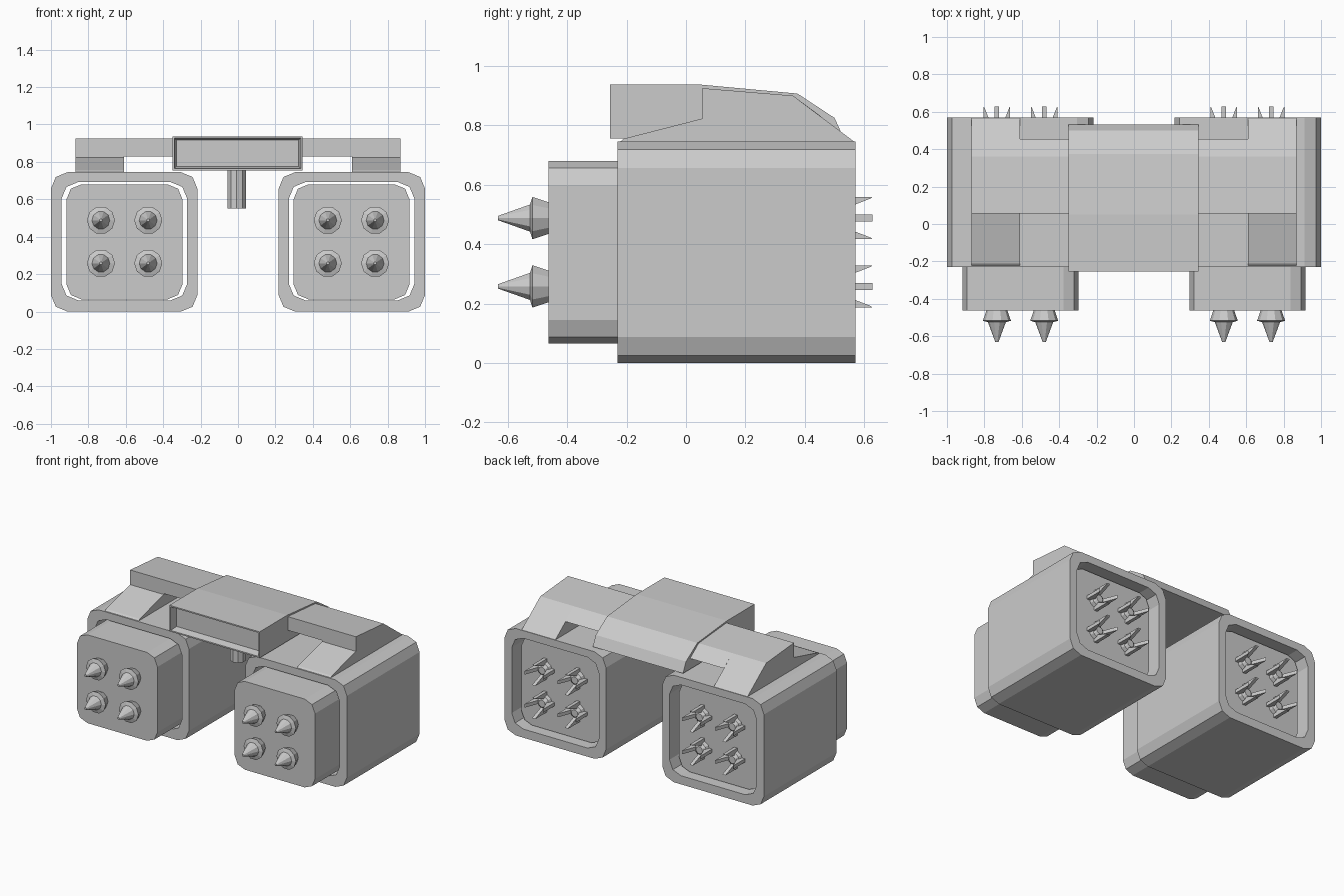
import bpy, bmesh
from math import sin, cos, pi
from mathutils import Vector, Matrix

if "Cube" in bpy.data.objects:
    bpy.data.objects.remove(bpy.data.objects["Cube"])


def finish(name, bm, mirror=False):
    bmesh.ops.recalc_face_normals(bm, faces=bm.faces)
    me = bpy.data.meshes.new(name)
    bm.to_mesh(me)
    bm.free()
    ob = bpy.data.objects.new(name, me)
    bpy.context.collection.objects.link(ob)
    if mirror:
        ob.modifiers.new("mirror", 'MIRROR').use_mirror_merge = False
    return ob


def rounded(x0, x1, z0, z1, r):
    # rounded rectangle with two segments per corner
    corners = [(x1 - r, z1 - r), (x0 + r, z1 - r), (x0 + r, z0 + r), (x1 - r, z0 + r)]
    return [(cx + r * cos((2 * i + k) * pi / 4), cz + r * sin((2 * i + k) * pi / 4))
            for i, (cx, cz) in enumerate(corners) for k in range(3)]


def bridge(bm, a, b):
    n = len(a)
    return [bm.faces.new((a[i], a[(i + 1) % n], b[(i + 1) % n], b[i])) for i in range(n)]


def loop(bm, pts, y):
    return [bm.verts.new((x, y, z)) for x, z in pts]


def extrude_x(bm, profile, x0, x1):
    a, b = ([bm.verts.new((x, y, z)) for y, z in profile] for x in (x0, x1))
    bm.faces.new(a)
    bm.faces.new(b)
    return bridge(bm, a, b)


def lathe_y(bm, profile, cx, cz, sides):
    rings = [loop(bm, [(cx + r * cos(2 * pi * i / sides), cz + r * sin(2 * pi * i / sides))
                       for i in range(sides)], y) for y, r in profile]
    for a, b in zip(rings, rings[1:]):
        bridge(bm, a, b)
    bm.faces.new(rings[0])
    bm.faces.new(rings[-1])


# Pod shell: open rounded tube
bm = bmesh.new()
outer = rounded(0.217, 1.0, 0, 0.745, 0.088)
inner = rounded(0.272, 0.943, 0.06, 0.692, 0.088)
loops = [loop(bm, outer, -0.23), loop(bm, outer, 0.57), loop(bm, inner, 0.57), loop(bm, inner, -0.23)]
for i in range(4):
    bridge(bm, loops[i], loops[(i + 1) % 4])
finish("pod_shell", bm, True)

# Inner block holding the rockets
bm = bmesh.new()
pts = rounded(0.297, 0.917, 0.065, 0.68, 0.08)
a, b = loop(bm, pts, -0.462), loop(bm, pts, 0.5)
bm.faces.new(a)
bm.faces.new(b)
bridge(bm, a, b)
finish("rocket_block", bm, True)

# Rockets: pointed noses in front, tapered tails with four fins behind
noses, tails, fins = bmesh.new(), bmesh.new(), bmesh.new()
for cx in (0.48, 0.733):
    for cz in (0.258, 0.488):
        lathe_y(noses, [(-0.632, 0.008), (-0.525, 0.048), (-0.517, 0.075), (-0.46, 0.055)], cx, cz, 10)
        lathe_y(tails, [(0.49, 0.055), (0.525, 0.045), (0.54, 0.025)], cx, cz, 10)
        for k in range(4):
            new = set(fins.verts)
            t = 0.012
            extrude_x(fins, [(0.49, 0.015), (0.49, 0.071), (0.627, 0.071), (0.622, 0.066)], -t, t)
            vs = [v for v in fins.verts if v not in new]
            m = Matrix.Translation((cx, 0, cz)) @ Matrix.Rotation(k * pi / 2, 4, 'Y')
            bmesh.ops.transform(fins, matrix=m, verts=vs)
finish("rocket_nose", noses, True)
finish("rocket_tail", tails, True)
finish("rocket_fin", fins, True)

# Central housing with recessed front opening
bm = bmesh.new()
sides = extrude_x(bm, [(-0.255, 0.755), (-0.255, 0.937), (0.05, 0.937), (0.375, 0.907),
                       (0.5, 0.825), (0.532, 0.755)], -0.35, 0.345)
bmesh.ops.recalc_face_normals(bm, faces=bm.faces)
front = sides[0]
bmesh.ops.inset_region(bm, faces=[front], thickness=0.013)
bmesh.ops.inset_region(bm, faces=[front], thickness=0.016, depth=-0.05)
finish("central_housing", bm)

# Arm feet with front ramp and sloping back
bm = bmesh.new()
extrude_x(bm, [(-0.225, 0.742), (-0.21, 0.755), (0.055, 0.823), (0.055, 0.925), (0.36, 0.9), (0.57, 0.742)],
          0.61, 0.87)
finish("arm_foot", bm, True)

# Arm bridges joining the feet to the housing
bm = bmesh.new()
extrude_x(bm, [(0.055, 0.83), (0.055, 0.925), (0.36, 0.9), (0.455, 0.83)], 0.33, 0.61)
finish("arm_bridge", bm, True)

# Mounting peg under the housing
bm = bmesh.new()
bmesh.ops.create_cone(bm, cap_ends=True, segments=10, radius1=0.053, radius2=0.053, depth=0.22,
                      matrix=Matrix.Translation((-0.007, 0.01, 0.66)))
finish("mounting_peg", bm)
